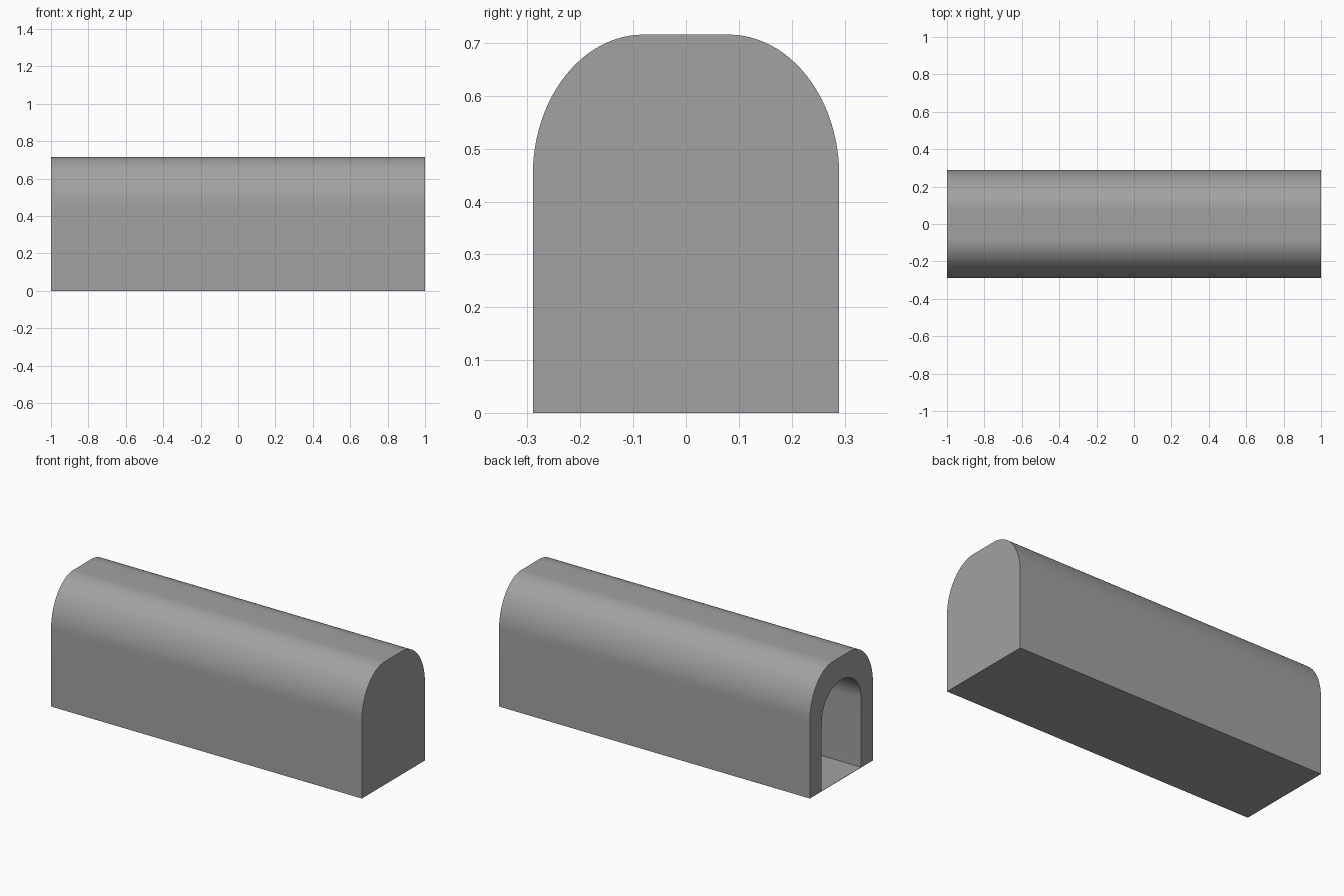
import bpy, bmesh
from math import sin, cos, pi, radians

if "Cube" in bpy.data.objects:
    bpy.data.objects.remove(bpy.data.objects["Cube"])

STEPS = 24


def arch(half, spring, top, flat, base):
    """Arch cross-section (y, z): straight legs, rounded shoulders, flat crown."""
    right = [(half, base)]
    for i in range(STEPS + 1):
        a = pi / 2 * i / STEPS
        right.append((flat + (half - flat) * cos(a), spring + (top - spring) * sin(a)))
    return right + [(-y, z) for y, z in reversed(right)]


outer = arch(0.29, 0.45, 0.716, 0.08, 0.0)
inner = arch(0.181, 0.40, 0.580, 0.004, 0.002)

bm = bmesh.new()


def ring(profile, x):
    return [bm.verts.new((x, y, z)) for y, z in profile]


# closed end -> outer shell -> open mouth -> inner passage -> inner end wall
rings = [ring(outer, 1.0), ring(outer, -1.0), ring(inner, -1.0), ring(inner, 0.89)]
n = len(outer)
for a, b in zip(rings, rings[1:]):
    for i in range(n):
        j = (i + 1) % n
        bm.faces.new((a[i], a[j], b[j], b[i]))
bm.faces.new(rings[0])
bm.faces.new(rings[-1])
bmesh.ops.recalc_face_normals(bm, faces=bm.faces)

mesh = bpy.data.meshes.new("arched_tunnel")
bm.to_mesh(mesh)
bm.free()
tunnel = bpy.data.objects.new("arched_tunnel", mesh)
bpy.context.collection.objects.link(tunnel)

# dark grey stone
stone = bpy.data.materials.new("dark_grey")
stone.diffuse_color = (0.36, 0.36, 0.36, 1.0)
stone.use_nodes = True
stone.node_tree.nodes["Principled BSDF"].inputs["Base Color"].default_value = stone.diffuse_color
mesh.materials.append(stone)

# smooth vault, crisp ends and floor edges
bpy.context.view_layer.objects.active = tunnel
tunnel.select_set(True)
bpy.ops.object.shade_smooth_by_angle(angle=radians(30))
